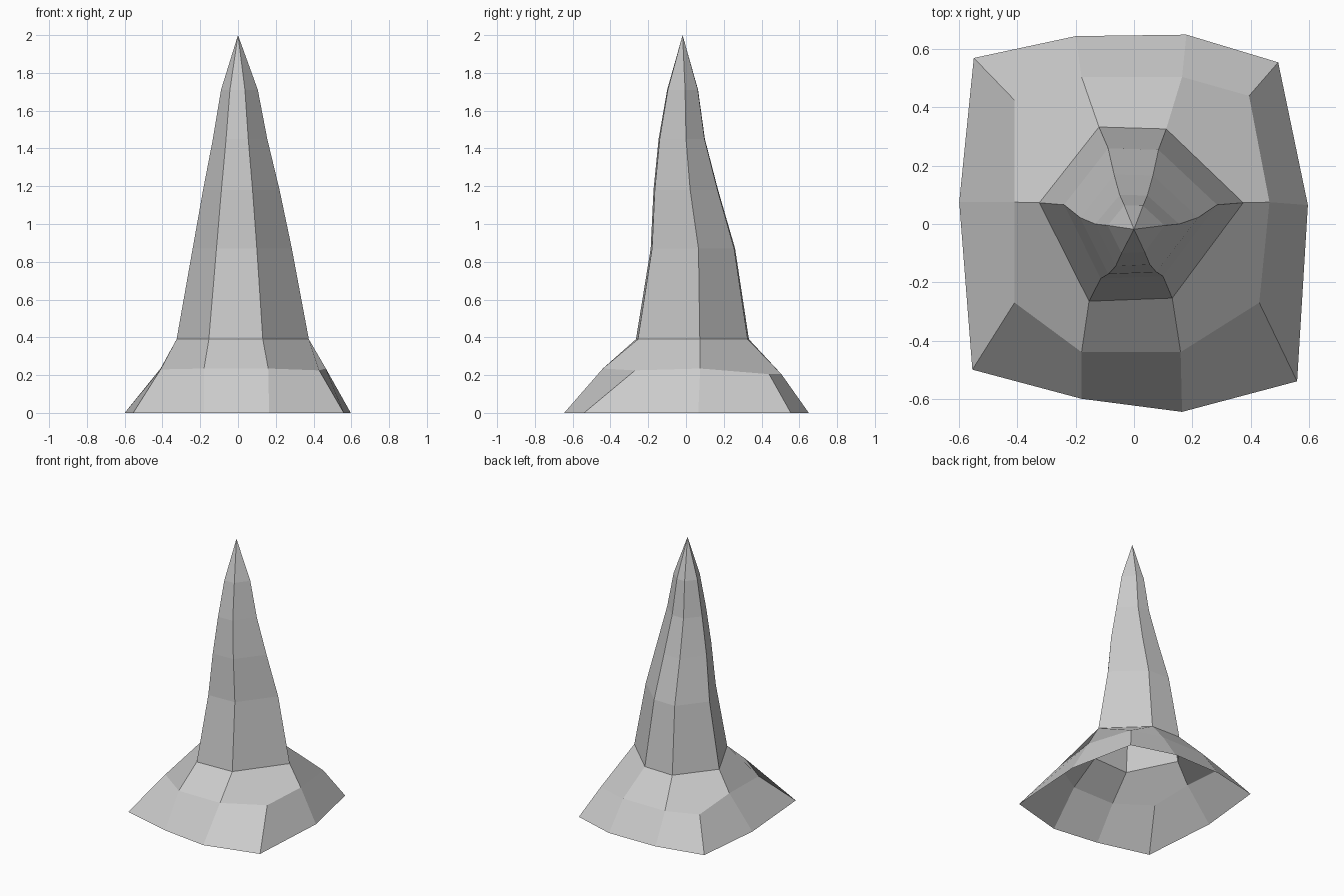
import bpy
import bmesh

cube = bpy.data.objects.get("Cube")
if cube:
    bpy.data.objects.remove(cube, do_unlink=True)

# One plain stone colour
stone = bpy.data.materials.new("grey_stone")
stone.use_nodes = True
colour = (0.6, 0.6, 0.6, 1)
stone.diffuse_color = colour
stone.node_tree.nodes["Principled BSDF"].inputs["Base Color"].default_value = colour


def spike_ring(z, left, right, front, side, back):
    """Six-sided section, anticlockwise from its front left corner as seen."""
    return [
        (left * 0.475, front, z),
        (right * 0.35, front * 0.96, z),
        (right, side, z),
        (right * 0.295, back * 0.98, z),
        (left * 0.37, back, z),
        (left, side, z),
    ]


def add_loop(bm, points):
    return [bm.verts.new(p) for p in points]


def bridge(bm, lower, upper):
    """Join two loops of equal count with quads."""
    count = len(lower)
    for i in range(count):
        j = (i + 1) % count
        bm.faces.new((lower[i], lower[j], upper[j], upper[i]))


bm = bmesh.new()

# Leaning spike: height, left x, right x, front y, side y, back y
sections = [
    (0.39, -0.325, 0.375, -0.265, 0.073, 0.333),
    (0.87, -0.24, 0.285, -0.187, 0.066, 0.26),
    (1.18, -0.185, 0.22, -0.172, 0.022, 0.17),
    (1.45, -0.133, 0.155, -0.145, 0, 0.1),
    (1.71, -0.09, 0.105, -0.1, -0.005, 0.064),
]
rings = [add_loop(bm, spike_ring(*section)) for section in sections]
for lower, upper in zip(rings, rings[1:]):
    bridge(bm, lower, upper)

# Pointed tip
tip = bm.verts.new((0, -0.018, 2))
top = rings[-1]
for i, vert in enumerate(top):
    bm.faces.new((vert, top[(i + 1) % len(top)], tip))

# Flared skirt, open underneath
shoulder = add_loop(bm, [
    (-0.18, -0.44, 0.235), (0.16, -0.44, 0.235), (0.43, -0.27, 0.225),
    (0.465, 0.075, 0.235), (0.395, 0.44, 0.205), (0.165, 0.505, 0.205),
    (-0.18, 0.505, 0.205), (-0.41, 0.425, 0.21), (-0.41, 0.075, 0.235),
    (-0.41, -0.27, 0.23),
])
rim = add_loop(bm, [(x, y, 0) for x, y in [
    (-0.18, -0.6), (0.165, -0.645), (0.56, -0.54), (0.597, 0.065),
    (0.495, 0.555), (0.18, 0.65), (-0.2, 0.645), (-0.55, 0.57),
    (-0.6, 0.075), (-0.555, -0.5),
]])
bridge(bm, rim, shoulder)

# Shoulder faces: each spike corner meets one skirt rib, corners span two
ribs = [0, 1, 3, 5, 6, 8]
foot = rings[0]
for i, start in enumerate(ribs):
    j = (i + 1) % len(ribs)
    end = ribs[j] if j else len(shoulder)
    span = [shoulder[k % len(shoulder)] for k in range(start, end + 1)]
    bm.faces.new(span + [foot[j], foot[i]])

mesh = bpy.data.meshes.new("rock_spike")
bm.to_mesh(mesh)
bm.free()
mesh.materials.append(stone)
spike = bpy.data.objects.new("rock_spike", mesh)
bpy.context.collection.objects.link(spike)
